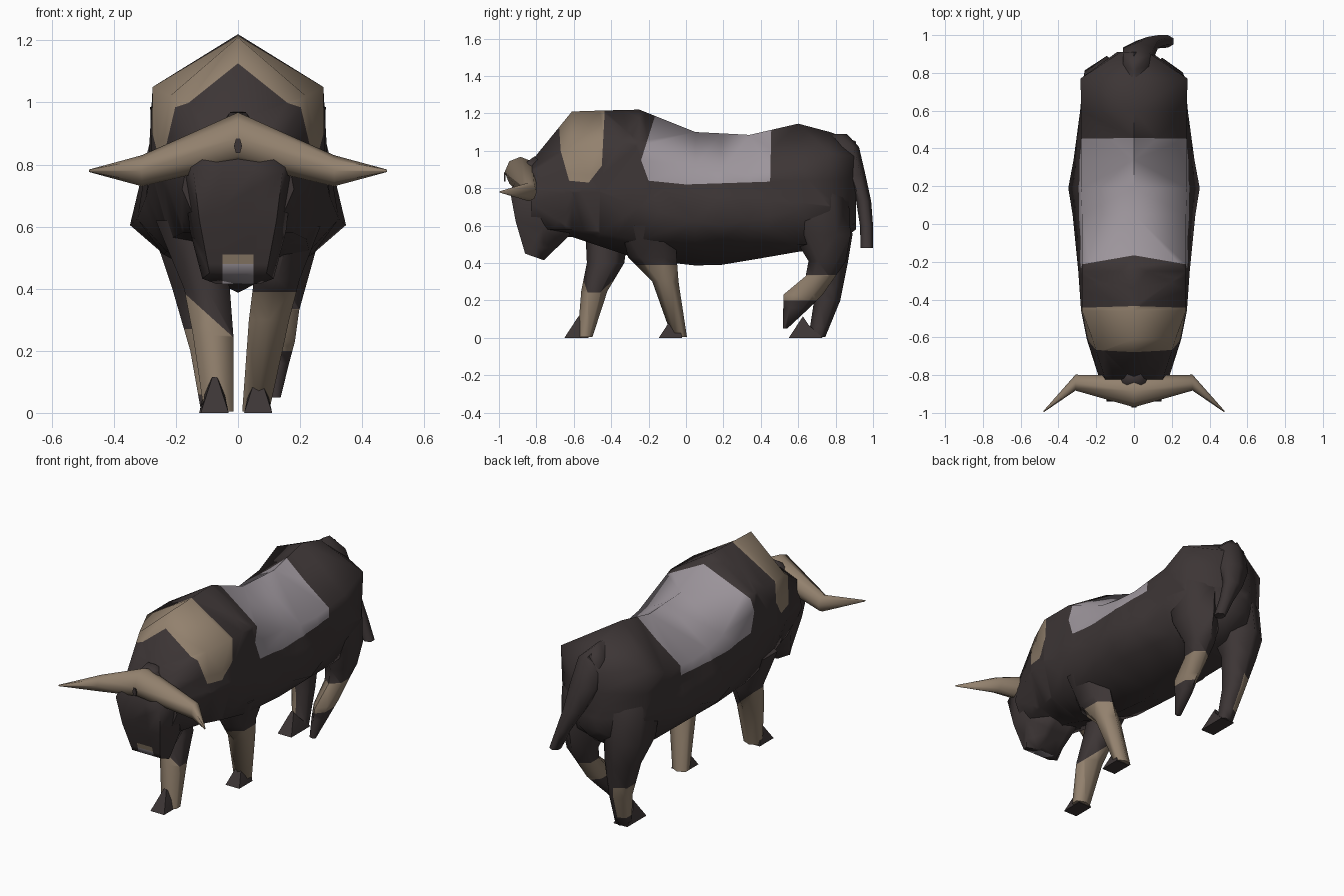
import bpy, bmesh
from math import cos, sin, pi, radians

cube = bpy.data.objects.get("Cube")
if cube:
    bpy.data.objects.remove(cube, do_unlink=True)


def material(name, color):
    m = bpy.data.materials.new(name)
    m.use_nodes = True
    m.diffuse_color = (*color, 1)
    bsdf = next(n for n in m.node_tree.nodes if n.type == 'BSDF_PRINCIPLED')
    bsdf.inputs["Base Color"].default_value = (*color, 1)
    return m


HIDE, TAN, GREY = 0, 1, 2
MATERIALS = [material("dark hide", (.046, .036, .036)),
             material("tan", (.29, .22, .155)),
             material("grey saddle", (.34, .305, .335))]


def loft(name, rings, cuts=(), rule=None):
    """Skin a list of point rings, cut it along planes, colour faces by rule."""
    bm = bmesh.new()
    loops = [[bm.verts.new(p) for p in ring] for ring in rings]
    for a, b in zip(loops, loops[1:]):
        n = len(a)
        for i in range(n):
            j = (i + 1) % n
            bm.faces.new((a[i], a[j], b[j], b[i]))
    bm.faces.new(loops[0])
    bm.faces.new(loops[-1])
    bmesh.ops.recalc_face_normals(bm, faces=bm.faces)
    bmesh.ops.triangulate(bm, faces=bm.faces)
    for co, no in cuts:
        bmesh.ops.bisect_plane(bm, geom=bm.verts[:] + bm.edges[:] + bm.faces[:],
                               plane_co=co, plane_no=no)
    bm.normal_update()
    if rule:
        for f in bm.faces:
            f.material_index = rule(f.calc_center_median(), f.normal)
    mesh = bpy.data.meshes.new(name)
    bm.to_mesh(mesh)
    bm.free()
    for m in MATERIALS:
        mesh.materials.append(m)
    ob = bpy.data.objects.new(name, mesh)
    bpy.context.collection.objects.link(ob)
    bpy.ops.object.select_all(action='DESELECT')
    ob.select_set(True)
    bpy.context.view_layer.objects.active = ob
    bpy.ops.object.shade_smooth_by_angle(angle=radians(70))


def level(x, y, z, rx, ry, sides=6):
    """Horizontal ring for limbs."""
    return [(x + rx * cos(2 * pi * i / sides + pi / 2),
             y + ry * sin(2 * pi * i / sides + pi / 2), z) for i in range(sides)]


def mirrored(y, top, pairs, bottom):
    """Upright ring, symmetric in x."""
    left = [(w, y, z) for w, z in pairs]
    right = [(-w, y, z) for w, z in reversed(pairs)]
    return [(0, y, top)] + left + [(0, y, bottom)] + right


# Body: neck, hump, low waist, flared hips and rump
body_rings = [
    mirrored(-.83, .94, [(.15, .88), (.18, .72), (.12, .58)], .53),
    mirrored(-.61, 1.21, [(.22, 1.02), (.25, .78), (.18, .58)], .54),
    mirrored(-.46, 1.215, [(.275, 1.05), (.28, .78), (.22, .56)], .49),
    mirrored(-.25, 1.22, [(.275, 1.05), (.295, .7), (.23, .52)], .42),
    mirrored(.05, 1.1, [(.275, .92), (.325, .625), (.24, .51)], .387),
    mirrored(.19, 1.093, [(.28, .89), (.348, .605), (.25, .52)], .39),
    mirrored(.34, 1.085, [(.28, .88), (.32, .63), (.235, .51)], .415),
    mirrored(.6, 1.145, [(.28, .91), (.285, .68), (.22, .5)], .46),
    mirrored(.77, 1.1, [(.283, .985), (.27, .7), (.2, .5)], .48),
    mirrored(.91, 1.05, [(.07, .97), (.09, .76), (.06, .62)], .58),
]

# Coat patches: convex outlines seen from the side, counterclockwise in y and z
collar = [(-.69, 1.3), (-.67, 1), (-.625, .84), (-.52, .83), (-.45, .92), (-.43, 1.3)]
saddle = [(-.13, 1.3), (-.24, .95), (-.2, .84), (0, .82), (.45, .835), (.46, 1.3)]


def outline_cuts(outline):
    return [((0, *a), (0, a[1] - b[1], b[0] - a[0])) for a, b in zip(outline, outline[1:])]


def inside(c, outline):
    return all((c.y - co[1]) * no[1] + (c.z - co[2]) * no[2] > 0
               for co, no in outline_cuts(outline))


loft("body", body_rings, outline_cuts(collar) + outline_cuts(saddle),
     lambda c, n: TAN if inside(c, collar) else GREY if inside(c, saddle) else HIDE)


# Head: stacked rings from poll to muzzle
def head_ring(yf, zf, yb, zb, w):
    ym, zm = (yf + yb) / 2, (zf + zb) / 2
    return [(-.8 * w, yf, zf), (.8 * w, yf, zf), (w, ym, zm),
            (.6 * w, yb, zb), (-.6 * w, yb, zb), (-w, ym, zm)]


def head_colour(c, n):
    if n.y > -.15 or abs(c.x) > .05 or c.z > .51:
        return HIDE
    return TAN if c.z > .48 else GREY


loft("head", [head_ring(-.88, .92, -.81, .97, .04),
              head_ring(-.94, .78, -.7, .86, .18),
              head_ring(-.91, .62, -.62, .55, .155),
              head_ring(-.86, .45, -.76, .415, .115)],
     [((0, 0, .51), (0, 0, 1)), ((0, 0, .48), (0, 0, 1)),
      ((.05, 0, 0), (1, 0, 0)), ((-.05, 0, 0), (1, 0, 0))], head_colour)


# Horns: one bar swept across the brow
def horn_ring(x, y, z, ry, rz):
    return [(x, y + ry * cos(i * pi / 4), z + rz * sin(i * pi / 4)) for i in range(8)]


half = [(.48, -.994, .78, .004, .004), (.31, -.84, .78, .042, .05)]
loft("horns", [horn_ring(-x, *r) for x, *r in half]
     + [horn_ring(0, -.885, .885, .085, .083)]
     + [horn_ring(x, *r) for x, *r in reversed(half)], (), lambda c, n: TAN)
loft("brow_mark", [[(.013 * cos(i * pi / 3), y, .86 + .027 * sin(i * pi / 3))
                    for i in range(6)] for y in (-.972, -.965)])


# Legs: tapered limbs with a tan zone; its upper edge may tilt across the leg
def leg(name, rings, low, high, tilt=0, outer=0):
    def colour(c, n):
        return TAN if low < c.z < high - tilt * c.x and n.x * outer >= 0 else HIDE
    loft(name, [level(*r) for r in rings],
         [((0, 0, low), (0, 0, 1)), ((0, 0, high), (tilt, 0, 1))], colour)


leg("right_front_leg", [(-.17, -.42, .62, .11, .12), (-.1, -.43, .4, .085, .1),
                        (-.08, -.49, .25, .075, .07), (-.062, -.54, .005, .055, .04)],
    0, .23, .9)
leg("left_front_leg", [(.17, -.2, .6, .11, .15), (.125, -.18, .43, .085, .13),
                       (.1, -.11, .3, .075, .07), (.057, -.035, .005, .05, .04)],
    0, .39)
leg("right_hind_leg", [(-.13, .7, .98, .08, .09), (-.135, .7, .75, .15, .17),
                       (-.145, .735, .55, .135, .155), (-.125, .77, .4, .1, .095),
                       (-.1, .755, .2, .062, .07), (-.08, .7, .005, .045, .045)],
    .06, .27, 0, -1)
leg("left_hind_leg", [(.13, .7, .98, .08, .09), (.135, .7, .75, .15, .17),
                      (.15, .725, .55, .125, .155), (.15, .755, .41, .08, .1),
                      (.145, .72, .33, .06, .08), (.14, .625, .23, .05, .105),
                      (.13, .59, .16, .04, .07), (.12, .53, .05, .02, .012)], .2, .335)

# Hooves: wedges in front of each planted foot
for name, x, toe, heel in (("right_front_hoof", -.075, -.65, -.52),
                           ("left_front_hoof", .065, -.145, -.02),
                           ("right_hind_hoof", -.08, .55, .73)):
    peak = toe + .075
    loft(name, [[(x - .045, toe, 0), (x + .045, toe, 0),
                 (x + .045, heel, 0), (x - .045, heel, 0)],
                [(x - .008, peak, .115), (x + .008, peak, .115),
                 (x + .03, peak + .03, .07), (x - .03, peak + .03, .07)]])

# Tail: broad root on the rump, swings to the left
loft("tail", [level(*r) for r in (
    (0, .78, 1.09, .015, .08), (.01, .865, 1.02, .08, .06), (.025, .91, .87, .095, .05),
    (.07, .95, .73, .065, .04), (.13, .965, .6, .042, .035), (.18, .967, .48, .033, .033))])
